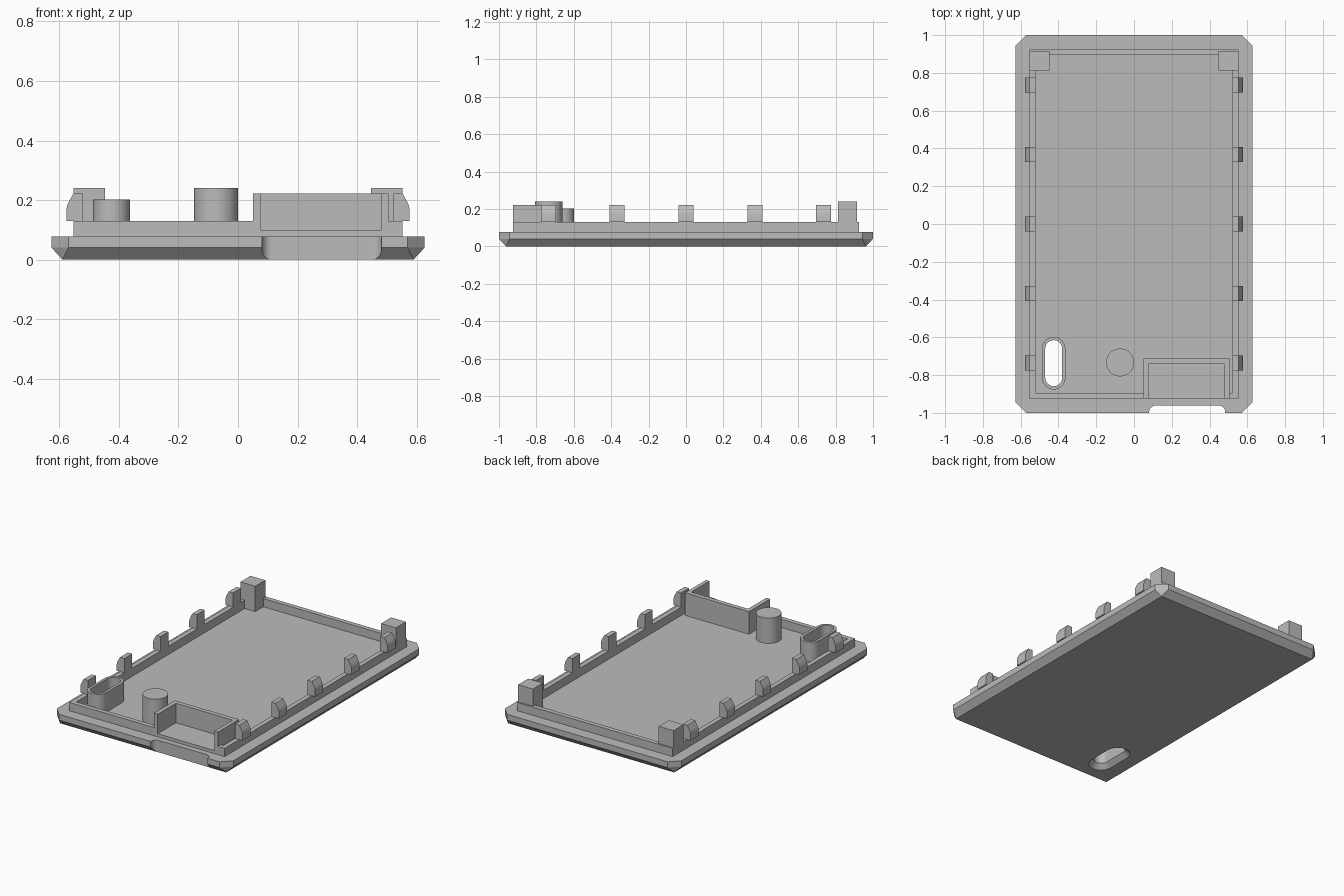
import bpy, bmesh, math

if "Cube" in bpy.data.objects:
    bpy.data.objects.remove(bpy.data.objects["Cube"])

grey = bpy.data.materials.new("plain grey")
grey.diffuse_color = (0.5, 0.5, 0.5, 1)
grey.use_nodes = True
grey.node_tree.nodes["Principled BSDF"].inputs["Base Color"].default_value = grey.diffuse_color


def make(name, bm):
    bmesh.ops.recalc_face_normals(bm, faces=bm.faces[:])
    me = bpy.data.meshes.new(name)
    bm.to_mesh(me)
    bm.free()
    ob = bpy.data.objects.new(name, me)
    bpy.context.collection.objects.link(ob)
    me.materials.append(grey)
    return ob


def loft(name, rings):
    """Closed solid through rings of equal point count."""
    bm = bmesh.new()
    vs = [[bm.verts.new(p) for p in r] for r in rings]
    n = len(vs[0])
    for a, b in zip(vs, vs[1:]):
        for i in range(n):
            j = (i + 1) % n
            bm.faces.new((a[i], a[j], b[j], b[i]))
    bm.faces.new(vs[0][::-1])
    bm.faces.new(vs[-1])
    return make(name, bm)


def prism(name, pts, z0, z1):
    return loft(name, [[(x, y, z) for x, y in pts] for z in (z0, z1)])


def box(name, x0, x1, y0, y1, z0, z1):
    return prism(name, [(x0, y0), (x1, y0), (x1, y1), (x0, y1)], z0, z1)


def stadium(cx, cy, r, half, n=16):
    pts = []
    for s, start in ((1, 0), (-1, math.pi)):
        for i in range(n + 1):
            a = start + math.pi * i / n
            pts.append((cx + r * math.cos(a), cy + s * half + r * math.sin(a)))
    return pts


def cut(ob, cutter):
    cutter.hide_render = True
    cutter.hide_viewport = True
    m = ob.modifiers.new("cut", 'BOOLEAN')
    m.operation = 'DIFFERENCE'
    m.solver = 'EXACT'
    m.object = cutter


def smooth(ob):
    bpy.ops.object.select_all(action='DESELECT')
    ob.select_set(True)
    bpy.context.view_layer.objects.active = ob
    bpy.ops.object.shade_smooth_by_angle(angle=math.radians(30))


X, Y, TOP, RIM = 0.627, 1.0, 0.077, 0.13

# base plate: clipped corners above, square tapered underside
outer = [(X - .057, -Y), (X, -Y + .057), (X, Y - .057), (X - .057, Y),
         (-X + .057, Y), (-X, Y - .057), (-X, -Y + .057), (-X + .057, -Y)]
bm = bmesh.new()
bot = [bm.verts.new((x, y, 0)) for x, y in ((.59, -.962), (.59, .962), (-.59, .962), (-.59, -.962))]
mid = [bm.verts.new((x, y, .04)) for x, y in outer]
top = [bm.verts.new((x, y, TOP)) for x, y in outer]
bm.faces.new(bot[::-1])
bm.faces.new(top)
for i in range(8):
    j = (i + 1) % 8
    bm.faces.new((mid[i], mid[j], top[j], top[i]))
for i in range(4):
    bm.faces.new((bot[i], mid[2 * i], mid[2 * i + 1]))
    j = (i + 1) % 4
    bm.faces.new((bot[i], mid[2 * i + 1], mid[(2 * i + 2) % 8], bot[j]))
base = make("base_plate", bm)

# rounded notch in the front edge
r, nx0, nx1, ny = .035, .08, .483, -.961
notch = [(nx0, -1.1), (nx1, -1.1)]
notch += [(nx1 - r + r * math.cos(a), ny - r + r * math.sin(a)) for a in [math.pi / 16 * i for i in range(9)]]
notch += [(nx0 + r + r * math.cos(a), ny - r + r * math.sin(a)) for a in [math.pi / 16 * i for i in range(8, 17)]]
cut(base, prism("notch_cutter", notch, -.1, .2))

# slot with flared underside, through the plate and its collar
SX, SY, H = -.425, -.737, .077
ring = lambda rad, z: [(x, y, z) for x, y in stadium(SX, SY, rad, H)]
slot = loft("slot_cutter", [ring(.09, -.015), ring(.075, 0), ring(.045, .03), ring(.045, .4)])
cut(base, slot)
collar = prism("slot_collar", stadium(SX, SY, .062, H), TOP - .01, .202)
cut(collar, slot)
smooth(collar)

# round post
post = prism("round_post", [(-.074 + .074 * math.cos(math.tau * i / 48), -.733 + .074 * math.sin(math.tau * i / 48))
                            for i in range(48)], TOP - .01, .24)
smooth(post)

# raised rim, with a gap at the connector bay
Z = TOP - .005
for s, n in ((-1, "left"), (1, "right")):
    box("rim_" + n, *sorted((s * .522, s * .552)), -.925, .925, Z, RIM)
box("rim_back", -.522, .522, .895, .925, Z, RIM)
box("rim_front_left", -.522, .05, -.925, -.895, Z, RIM)
box("rim_front_right", .505, .522, -.925, -.895, Z, RIM)

# connector bay
box("bay_wall_left", .05, .077, -.925, -.711, Z, .222)
box("bay_wall_right", .48, .505, -.925, -.711, Z, .222)
box("bay_wall_back", .077, .48, -.74, -.711, Z, .222)
box("bay_floor", .077, .48, -.925, -.74, Z, .097)

# corner blocks and snap clips on both sides
clip = [(.522, RIM), (.576, RIM), (.576, .172), (.573, .184), (.567, .197), (.553, .222), (.522, .222)]
for s, n in ((-1, "left"), (1, "right")):
    box("corner_block_" + n, *sorted((s * .447, s * .552)), .813, .915, Z, .24)
    for k in range(5):
        y = (k - 2) * .368
        c = loft("clip_%s_%d" % (n, k + 1), [[(s * x, yy, z) for x, z in clip] for yy in (y - .04, y + .04)])
        smooth(c)
